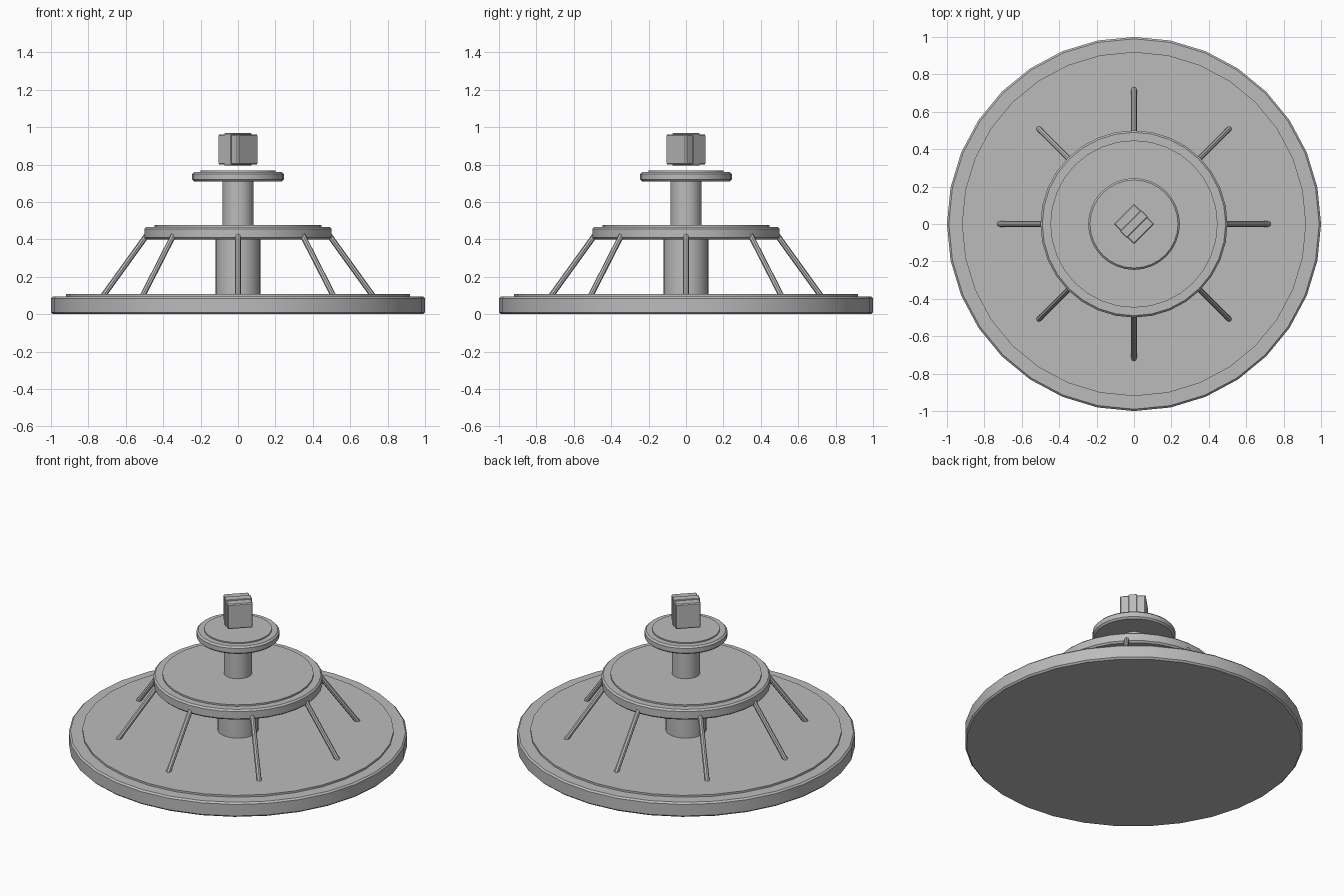
import bpy, bmesh, math
from mathutils import Vector, Matrix

default = bpy.data.objects.get("Cube")
if default:
    bpy.data.objects.remove(default, do_unlink=True)

grey = bpy.data.materials.new("plain grey")
grey.use_nodes = True
COLOUR = (0.5, 0.5, 0.5, 1)
grey.diffuse_color = COLOUR
grey.node_tree.nodes["Principled BSDF"].inputs["Base Color"].default_value = COLOUR


def finish(name, bm):
    bmesh.ops.recalc_face_normals(bm, faces=bm.faces)
    mesh = bpy.data.meshes.new(name)
    bm.to_mesh(mesh)
    bm.free()
    mesh.materials.append(grey)
    obj = bpy.data.objects.new(name, mesh)
    bpy.context.collection.objects.link(obj)
    bpy.ops.object.select_all(action='DESELECT')
    obj.select_set(True)
    bpy.context.view_layer.objects.active = obj
    bpy.ops.object.shade_smooth_by_angle(angle=math.radians(30))
    return obj


def lathe(name, profile, sides=32):
    """Closed turned solid from (radius, height) pairs, bottom to top."""
    bm = bmesh.new()
    rings = [[bm.verts.new((r * math.sin(a), r * math.cos(a), z))
              for a in (math.tau * i / sides for i in range(sides))]
             for r, z in profile]
    for low, high in zip(rings, rings[1:]):
        for i in range(sides):
            j = (i + 1) % sides
            bm.faces.new((low[i], low[j], high[j], high[i]))
    bm.faces.new(rings[0])
    bm.faces.new(rings[-1])
    return finish(name, bm)


def disc(name, radius, bottom, top, inner, rise, b=0.01):
    """Tier with softened rims and a raised centre plate."""
    lathe(name, [(radius - b, bottom), (radius, bottom + b), (radius, top - b),
                 (radius - b, top), (inner, top), (inner, top + rise)])


def box(name, size, z, bevel):
    bm = bmesh.new()
    bmesh.ops.create_cube(bm, size=1)
    bmesh.ops.scale(bm, vec=size, verts=bm.verts)
    bmesh.ops.bevel(bm, geom=bm.edges[:], offset=bevel, segments=1, affect='EDGES')
    bmesh.ops.transform(bm, verts=bm.verts,
                        matrix=Matrix.Translation((0, 0, z)) @ Matrix.Rotation(math.pi / 4, 4, 'Z'))
    return finish(name, bm)


# Three round tiers
disc("base_tier", 1.0, 0, 0.095, 0.92, 0.012)
disc("middle_tier", 0.5, 0.4, 0.467, 0.447, 0.01)
disc("upper_tier", 0.245, 0.71, 0.76, 0.2, 0.008)

# Columns between the tiers
lathe("lower_column", [(0.12, 0.09), (0.12, 0.41)])
lathe("upper_column", [(0.083, 0.46), (0.083, 0.72)])

# Slanted struts around the lower column
foot, head = Vector((0.72, 0, 0.1)), Vector((0.475, 0, 0.44))
axis = head - foot
for i in range(8):
    bm = bmesh.new()
    bmesh.ops.create_cone(bm, cap_ends=True, segments=8, radius1=0.015,
                          radius2=0.015, depth=axis.length)
    turn = Matrix.Rotation(math.tau * i / 8, 4, 'Z')
    place = Matrix.Translation((foot + head) / 2) @ axis.to_track_quat('Z', 'Y').to_matrix().to_4x4()
    bmesh.ops.transform(bm, verts=bm.verts, matrix=turn @ place)
    finish(f"strut_{i + 1}", bm)

# Floating block turned on its corner, with a raised band round it
box("top_block", (0.152, 0.152, 0.162), 0.881, 0.006)
box("block_band", (0.16, 0.05, 0.174), 0.881, 0.003)
